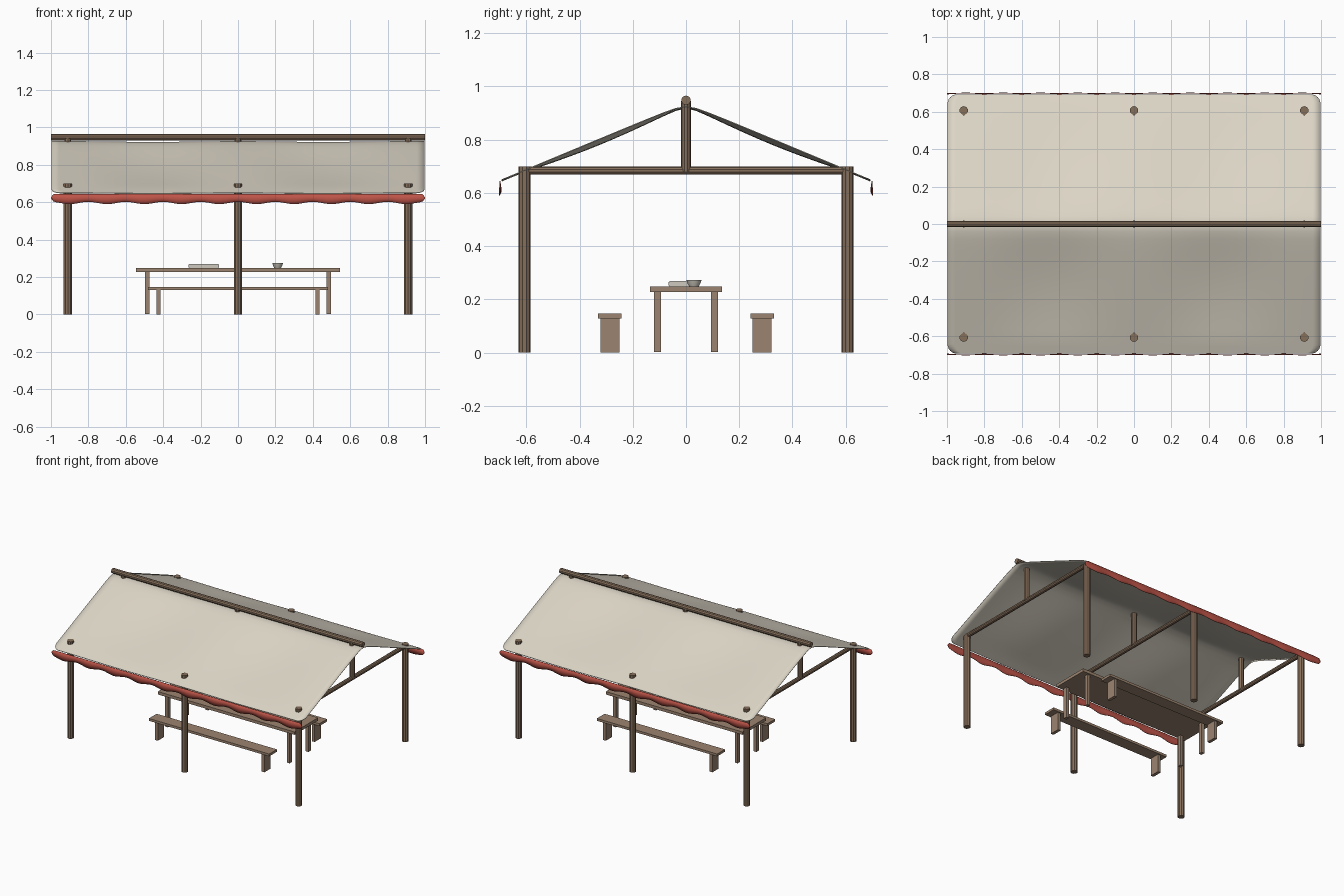
import bpy, bmesh, math
from mathutils import Vector

cube = bpy.data.objects.get("Cube")
if cube:
    bpy.data.objects.remove(cube, do_unlink=True)


def material(name, rgb):
    m = bpy.data.materials.new(name)
    m.use_nodes = True
    m.diffuse_color = (*rgb, 1)
    m.node_tree.nodes["Principled BSDF"].inputs["Base Color"].default_value = (*rgb, 1)
    return m


POLE = material("pole wood", (0.24, 0.16, 0.105))
PLANK = material("plank wood", (0.33, 0.23, 0.16))
CANVAS = material("canvas", (0.72, 0.67, 0.57))
RED = material("red trim", (0.52, 0.09, 0.065))
CERAMIC = material("pale ceramic", (0.62, 0.59, 0.52))


def finish(name, bm, mat, smooth=None):
    bmesh.ops.recalc_face_normals(bm, faces=bm.faces)
    mesh = bpy.data.meshes.new(name)
    bm.to_mesh(mesh)
    bm.free()
    mesh.materials.append(mat)
    ob = bpy.data.objects.new(name, mesh)
    bpy.context.collection.objects.link(ob)
    if smooth:
        mesh.shade_smooth()
        mesh.set_sharp_from_angle(angle=math.radians(smooth))
    return ob


def pole(name, a, b, r):
    a, b = Vector(a), Vector(b)
    bm = bmesh.new()
    bmesh.ops.create_cone(bm, cap_ends=True, segments=10, radius1=r, radius2=r,
                          depth=(b - a).length)
    bm.transform((b - a).to_track_quat('Z', 'Y').to_matrix().to_4x4())
    bmesh.ops.translate(bm, verts=bm.verts, vec=(a + b) / 2)
    return finish(name, bm, POLE)


def box(name, center, size, mat=PLANK, bevel=0.0):
    bm = bmesh.new()
    bmesh.ops.create_cube(bm, size=1)
    bmesh.ops.scale(bm, verts=bm.verts, vec=size)
    bmesh.ops.translate(bm, verts=bm.verts, vec=center)
    if bevel:
        bmesh.ops.bevel(bm, geom=bm.edges[:], offset=bevel, segments=2, affect='EDGES')
    return finish(name, bm, mat)


def sheet(name, rows, mat, thickness):
    """Skin equal-length rows of points and give them a little thickness."""
    bm = bmesh.new()
    grid = [[bm.verts.new(p) for p in row] for row in rows]
    for r0, r1 in zip(grid, grid[1:]):
        for i in range(len(r0) - 1):
            bm.faces.new((r0[i], r0[i + 1], r1[i + 1], r1[i]))
    ob = finish(name, bm, mat, 50)
    mod = ob.modifiers.new("thickness", 'SOLIDIFY')
    mod.thickness, mod.offset = thickness, 0
    return ob


# Timber frames: two posts, a tie beam and a king post each
BAY = 0.91
for x, label in ((-BAY, "right"), (0, "middle"), (BAY, "left")):
    for s, side in ((-1, "front"), (1, "back")):
        pole(f"{side}_post_{label}", (x, s * 0.607, 0), (x, s * 0.607, 0.70), 0.023)
    pole(f"tie_beam_{label}", (x, -0.625, 0.684), (x, 0.625, 0.684), 0.015)
    pole(f"king_post_{label}", (x, 0, 0.68), (x, 0, 0.945), 0.019)
pole("ridge_pole", (-1, 0, 0.948), (1, 0, 0.948), 0.018)

# Canvas roof, sagging between the frames, with rounded eave corners
EAVE, CORNER, COLS = 0.692, 0.05, 48
half = [(EAVE - CORNER) * i / 16 for i in range(16)]
half = [(y, 0.997) for y in half]
for i in range(7):
    a = math.radians(90) * i / 6
    half.append((EAVE - CORNER + CORNER * math.sin(a),
                 0.997 - CORNER + CORNER * math.cos(a)))
profile = [(-y, w) for y, w in reversed(half)] + half[1:]


def roof_z(x, y):
    bay_sag = math.sin(math.pi * min(abs(x), BAY) / BAY) ** 2
    across = math.sin(math.pi * min(abs(y) / 0.62, 1))
    return 0.939 - 0.418 * math.hypot(y, 0.035) - bay_sag * (0.004 + 0.016 * across)


rows = []
for y, w in profile:
    xs = [w * (2 * i / COLS - 1) for i in range(COLS + 1)]
    rows.append([(x, y, roof_z(x, y)) for x in xs])
sheet("canvas_roof", rows, CANVAS, 0.004)

# Scalloped valances along both eaves
for s, side in ((-1, "front"), (1, "back")):
    top, mid, low = [], [], []
    for i in range(161):
        x = 2 * i / 160 - 1
        d = max(0, abs(x) - 0.975)
        inset = 0.025 - math.sqrt(max(0, 0.025 ** 2 - d * d))
        wave = math.cos(math.pi * 10 * (x + 0.9))
        y = s * 0.698
        top.append((x, y, 0.645 - 0.8 * inset))
        mid.append((x, y + s * 0.002 * wave, 0.62))
        low.append((x, y + s * 0.003 * wave, 0.596 - 0.006 * wave + 0.8 * inset))
    sheet(f"{side}_valance", [top, mid, low], RED, 0.003)

# Table
box("table_top", (0, 0, 0.238), (1.09, 0.27, 0.021))
for sx in (-1, 1):
    for sy in (-1, 1):
        box("table_leg", (sx * 0.485, sy * 0.107, 0.116), (0.022, 0.027, 0.225))

# Benches with plank ends
for s, side in ((-1, "front"), (1, "back")):
    box(f"{side}_bench_seat", (0, s * 0.286, 0.138), (0.96, 0.088, 0.017))
    for sx in (-1, 1):
        box(f"{side}_bench_leg", (sx * 0.425, s * 0.286, 0.065), (0.022, 0.072, 0.13))

# Tray and bowl on the table
box("tray", (-0.183, -0.01, 0.259), (0.165, 0.11, 0.02), CERAMIC, 0.003)
bm = bmesh.new()
points = [(0, 0.249), (0.018, 0.249), (0.024, 0.26), (0.029, 0.274),
          (0.026, 0.274), (0.02, 0.26), (0, 0.254)]
verts = [bm.verts.new((r, 0, z)) for r, z in points]
edges = [bm.edges.new(pair) for pair in zip(verts, verts[1:])]
bmesh.ops.spin(bm, geom=verts + edges, cent=(0, 0, 0), axis=(0, 0, 1),
               angle=math.tau, steps=20, use_duplicate=False)
bmesh.ops.remove_doubles(bm, verts=bm.verts, dist=0.0005)
bmesh.ops.translate(bm, verts=bm.verts, vec=(0.212, 0.03, 0))
finish("bowl", bm, CERAMIC, 40)
